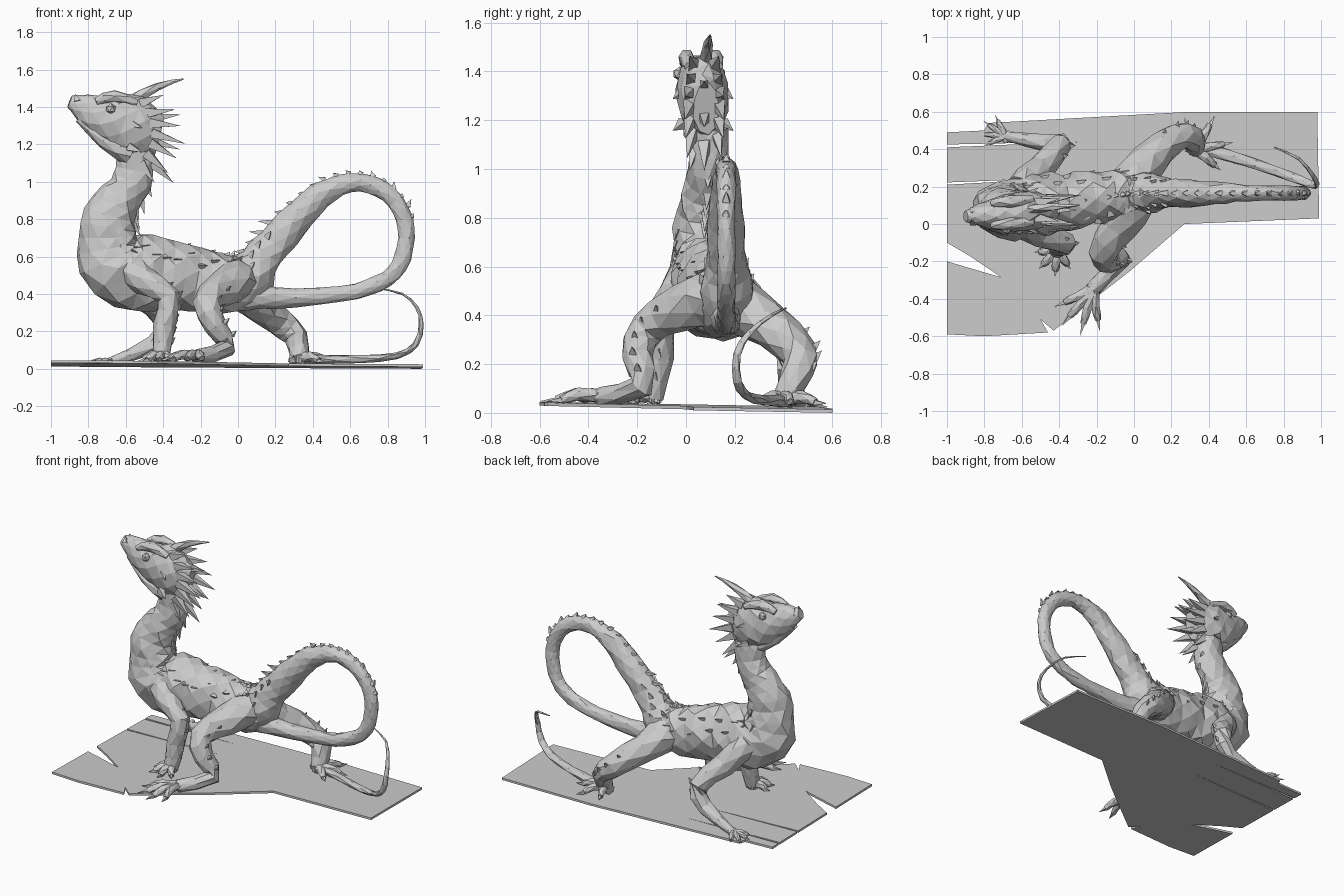
import bpy, bmesh, math, random
from mathutils import Vector as V

if "Cube" in bpy.data.objects:
    bpy.data.objects.remove(bpy.data.objects["Cube"])

random.seed(4)


def finish(name, bm):
    bmesh.ops.recalc_face_normals(bm, faces=bm.faces[:])
    me = bpy.data.meshes.new(name)
    bm.to_mesh(me)
    bm.free()
    bpy.context.collection.objects.link(bpy.data.objects.new(name, me))


def spline(pts, steps):
    """Catmull-Rom interpolation of equal-length tuples."""
    out, n = [], len(pts)
    for i in range(n - 1):
        quad = pts[max(i - 1, 0)], pts[i], pts[i + 1], pts[min(i + 2, n - 1)]
        for k in range(steps):
            t = k / steps
            out.append([q + .5 * t * (r - p + t * (2 * p - 5 * q + 4 * r - s + t * (3 * q - p - 3 * r + s)))
                        for p, q, r, s in zip(*quad)])
    return out + [list(pts[-1])]


def sweep(bm, pts, ref, sides=8, steps=2, jitter=.08):
    """Faceted tube along (x, y, z, half width, half height); returns its frames."""
    path = spline(pts, steps)
    rings, frames = [], []
    for i, p in enumerate(path):
        c = V(p[:3])
        tan = (V(path[min(i + 1, len(path) - 1)][:3]) - V(path[max(i - 1, 0)][:3])).normalized()
        side = (V(ref) - tan * tan.dot(V(ref))).normalized()
        up = tan.cross(side)
        frames.append((c, tan, side, up, p[3], p[4]))
        ring = []
        for k in range(sides):
            a = 2 * math.pi * (k + i % 2 / 2) / sides
            j = 1 + random.uniform(-jitter, jitter)
            ring.append(bm.verts.new(c + (side * math.cos(a) * p[3] + up * math.sin(a) * p[4]) * j))
        rings.append(ring)
    for i, (r, s) in enumerate(zip(rings, rings[1:])):
        for k in range(sides):
            m = (k + 1) % sides
            if i % 2 == 0:
                tris = (r[k], r[m], s[k]), (r[m], s[m], s[k])
            else:
                tris = (r[k], s[m], s[k]), (r[k], r[m], s[m])
            for t in tris:
                bm.faces.new(t)
    bm.faces.new(rings[0][::-1])
    bm.faces.new(rings[-1])
    return frames


def spike(bm, base, tip, r, sides=4):
    base, tip = V(base), V(tip)
    d = (tip - base).normalized()
    u = d.orthogonal().normalized()
    w = d.cross(u)
    ang = [2 * math.pi * k / sides for k in range(sides)]
    ring = [bm.verts.new(base + (u * math.cos(a) + w * math.sin(a)) * r) for a in ang]
    top = bm.verts.new(tip)
    bm.faces.new(ring[::-1])
    for k in range(sides):
        bm.faces.new((ring[k], ring[(k + 1) % sides], top))


# Cracked plank base, thin and slightly tilted, with narrow slits from the left edge
outline = [(-1, .49), (-.8, .5), (-.78, .54), (.3, .6), (.98, .6), (.99, .03), (.27, 0),
           (-.02, -.25), (-.43, -.57), (-.5, -.51), (-.46, -.58), (-.8, -.6), (-1, -.59),
           (-1, -.2), (-.71, -.285), (-.88, -.17), (-1, -.1), (-1, .21), (-.3, .25), (-1, .222),
           (-1, .41), (-.3, .44), (-1, .425)]
bm = bmesh.new()
f = bm.faces.new([bm.verts.new((x, y, .016 - .018 * y - .005 * x)) for x, y in outline])
ext = bmesh.ops.extrude_face_region(bm, geom=[f])
bmesh.ops.translate(bm, vec=(0, 0, .014), verts=[g for g in ext['geom'] if isinstance(g, bmesh.types.BMVert)])
bmesh.ops.triangulate(bm, faces=[g for g in bm.faces if len(g.verts) > 4])
finish("plank_base", bm)

# Neck, torso and looping tail in one sweep: x, z, half height
side_profile = [(-.54, 1.17, .1), (-.57, 1.0, .105), (-.66, .87, .13), (-.7, .7, .16), (-.65, .55, .2),
                (-.48, .51, .2), (-.3, .49, .18), (-.1, .46, .165), (.05, .49, .14), (.15, .62, .1),
                (.29, .78, .088), (.44, .925, .072), (.6, .995, .052), (.76, .965, .048), (.87, .85, .045),
                (.9, .7, .045), (.86, .55, .045), (.75, .455, .045), (.55, .4, .045), (.2, .38, .06),
                (.02, .41, .1)]
bm = bmesh.new()
frames = sweep(bm, [(x, .165 + .13 * min(x, 0), z, .83 * h, h) for x, z, h in side_profile],
               (0, 1, 0), sides=10, steps=3)
finish("body_and_tail_loop", bm)

# Dorsal spines plus low scattered flank scales
bm = bmesh.new()
for i, (c, t, s, u, w, h) in enumerate(frames[3:44]):
    size = .06 if 20 < i < 28 else .03 if i > 27 else .05 if i < 5 else .025
    size *= random.uniform(.5, 1.3)
    b = c + u * h * .9
    spike(bm, b, b + u * size + t * size * (-.7 if i > 20 else .9), .022)
    for sg in (-1, 1) if 4 < i < 26 else ():
        a = random.uniform(.2, .9)
        n = s * sg * math.cos(a) + u * math.sin(a)
        b = c + s * sg * math.cos(a) * w * .9 + u * math.sin(a) * h * .9
        spike(bm, b, b + n * .022 + t * .04, .024, 3)
finish("dorsal_spines", bm)

# Tail end curling up from the ground, thinning to a point
tail = [(.28, .42, .05), (.42, .39, .05), (.65, .32, .052), (.85, .25, .07), (.95, .21, .13),
        (.98, .21, .24), (.955, .26, .33), (.88, .35, .4), (.75, .41, .43)]
bm = bmesh.new()
sweep(bm, [(*p, .038 * (1 - i / 9), .028 * (1 - i / 9)) for i, p in enumerate(tail)], (.5, 1, -.3), sides=6)
finish("tail_tip", bm)


def mid(x):
    """Head centre line, turned slightly sideways."""
    return .04 + .09 * (x + .9)


# Head: x, z, half width, half height; then jaw, brows, nostrils and eyes
skull = [(-.9, 1.43, .03, .035), (-.83, 1.4, .06, .075), (-.73, 1.345, .088, .115),
         (-.62, 1.31, .108, .165), (-.52, 1.275, .1, .165), (-.42, 1.25, .055, .11)]
bm = bmesh.new()
sweep(bm, [(x, mid(x), z, w, h) for x, z, w, h in skull], (0, 1, 0), sides=9, jitter=.06)
sweep(bm, [(-.85, .045, 1.34, .03, .025), (-.72, .05, 1.22, .06, .04), (-.58, .065, 1.14, .075, .06)],
      (0, 1, 0))
for sg in (-1, 1):
    sweep(bm, [(x, mid(x) + sg * .06, z, r, r) for x, z, r in
               ((-.76, 1.43, .02), (-.66, 1.46, .033), (-.54, 1.42, .02))], (0, 1, 0), sides=6)
    spike(bm, (-.86, .04 + sg * .03, 1.43), (-.87, .04 + sg * .02, 1.47), .025)
    eye = bmesh.ops.create_icosphere(bm, subdivisions=1, radius=.03)
    bmesh.ops.translate(bm, vec=(-.68, .055 + sg * .08, 1.39), verts=eye['verts'])
finish("head", bm)

# Frill fanning down both sides of the head, and the long crown horn
bm = bmesh.new()
for k in range(7):
    t = k / 6
    bulge = math.sin(math.pi * t)
    a = math.radians(20 - 75 * t)
    reach = .13 + (.06 if k % 2 else .04) * bulge
    for sg in (-1, 1):
        base = V((-.52 + .06 * bulge, .075 + sg * (.04 + .02 * bulge), 1.42 - .32 * t))
        spike(bm, base, base + V((math.cos(a) * reach, sg * .02, math.sin(a) * reach)), .036)
        if k % 3 == 1:
            base = V((-.58, .07 + sg * .08, 1.36 - .26 * t))
            spike(bm, base, base + V((.07, sg * .045, -.03)), .03)
    if k % 2:
        base = V((-.46, .075, 1.4 - .36 * t))
        spike(bm, base, base + V((math.cos(a), 0, math.sin(a))) * .16, .034)
sweep(bm, [(-.57, .08, 1.43, .03, .035), (-.43, .09, 1.51, .02, .022), (-.29, .1, 1.55, .003, .003)],
      (0, 1, 0), sides=5)
finish("horns_and_frill", bm)


def leg(name, path, ref, ang, spread, length, scale_dir, toe=.034):
    """Leg tube (x, y, z, radius) ending in fanned clawed toes, with shin scales."""
    bm = bmesh.new()
    fr = sweep(bm, [(*q, q[3]) for q in path], ref)
    p = V(path[-1][:3])
    for k in range(4):
        a = math.radians(ang + spread * (k / 3 - .5))
        d = V((math.cos(a), math.sin(a), 0))
        l = length * (1 - .18 * abs(2 * k / 3 - 1))
        q = [p - d * .03, p + d * l * .45 + V((0, 0, toe / 3)), p + d * l * .8 - V((0, 0, toe / 3))]
        sweep(bm, [(*v, toe * (1 - .24 * i), toe * (1 - .24 * i)) for i, v in enumerate(q)], (0, 0, 1), sides=6)
        spike(bm, q[2] - d * .01, p + d * l * 1.1 - V((0, 0, toe / 2)), toe / 2)
    out = V(scale_dir).normalized()
    for c, t, s, u, w, h in fr[3:8]:
        spike(bm, c + out * w * .85, c + out * (w + .02) + V((0, 0, .02)), .02, 3)
    finish(name, bm)


leg("hind_leg_near", [(0, .12, .48, .115), (-.08, -.02, .43, .095), (-.17, -.16, .35, .075),
                      (-.12, -.2, .23, .063), (-.06, -.18, .11, .05), (-.22, -.35, .065, .04)],
    (1, 0, 0), -118, 75, .25, (1, -.3, .3))
leg("hind_leg_far", [(-.02, .2, .45, .12), (.08, .34, .36, .095), (.22, .46, .25, .078),
                     (.31, .46, .17, .065), (.33, .4, .055, .05)],
    (1, -1, .1), 35, 150, .2, (.2, 1, .3))
leg("front_leg_near", [(-.6, .02, .56, .095), (-.5, -.05, .47, .075), (-.37, -.1, .385, .06),
                       (-.395, -.11, .23, .058), (-.41, -.14, .06, .045)],
    (0, 1, 0), 245, 120, .14, (1, 0, .2))
leg("front_leg_far", [(-.6, .18, .52, .095), (-.5, .3, .39, .075), (-.39, .42, .26, .06),
                      (-.45, .43, .13, .05), (-.69, .47, .035, .025)],
    (0, .4, 1), 160, 90, .14, (1, 0, .2), .022)
